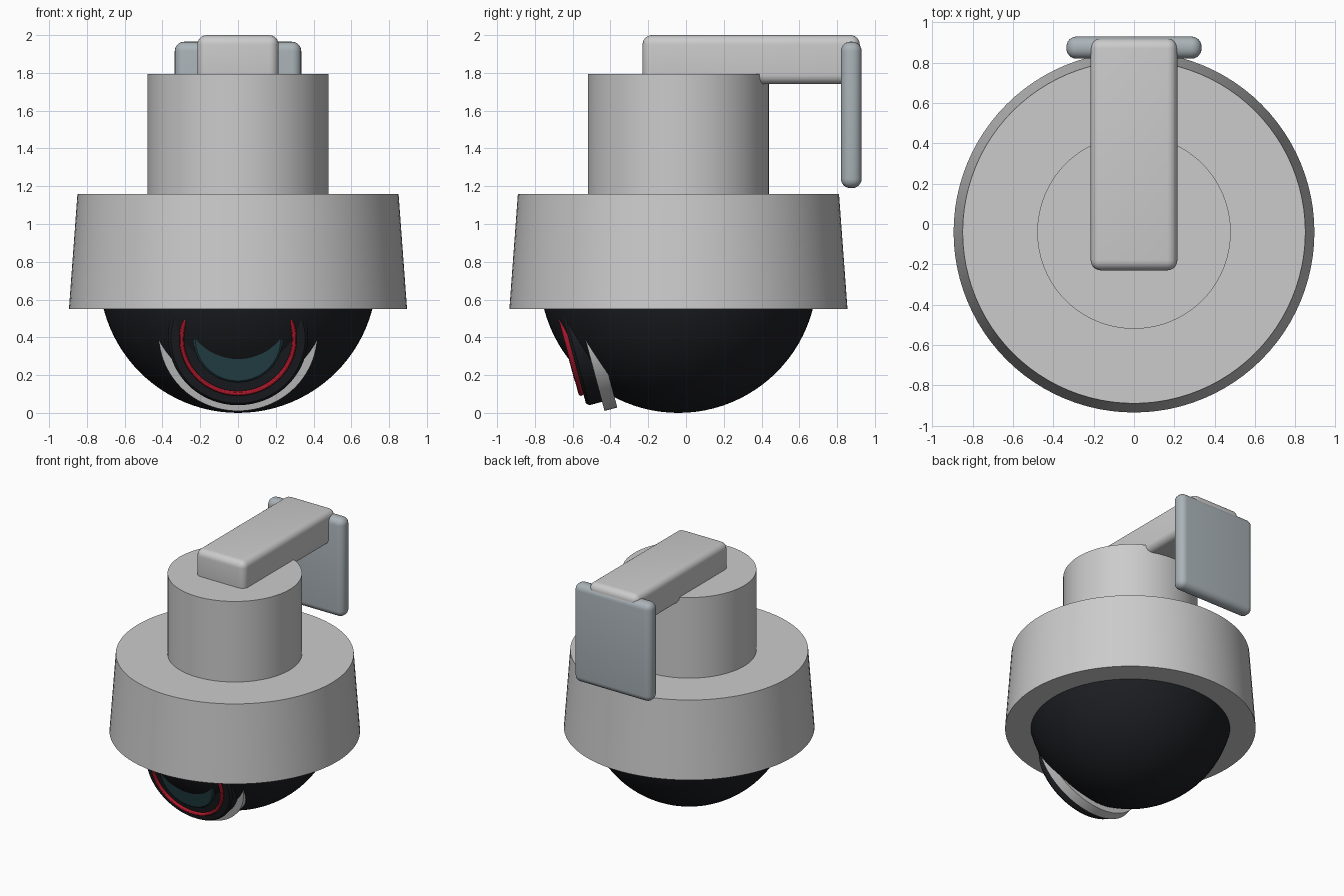
import bpy, bmesh, math
from mathutils import Vector

if "Cube" in bpy.data.objects:
    bpy.data.objects.remove(bpy.data.objects["Cube"])

CY = -0.04                                  # body axis in y
TILT = math.radians(15)                     # eye points forward and down
EYE_DIR = Vector((0, -math.cos(TILT), -math.sin(TILT)))
EYE_POS = Vector((0, -0.54, 0.416))         # front of the eye collar


def material(name, color):
    m = bpy.data.materials.new(name)
    m.diffuse_color = (*color, 1)
    m.use_nodes = True
    m.node_tree.nodes["Principled BSDF"].inputs["Base Color"].default_value = m.diffuse_color
    return m


BLACK = material("black_gloss", (0.012, 0.013, 0.016))
RED = material("red", (0.42, 0.01, 0.025))
TEAL = material("dark_teal", (0.02, 0.06, 0.07))
PLATE = material("blue_grey", (0.40, 0.45, 0.48))


def finish(bm, name, mat=None, angle=30):
    bmesh.ops.remove_doubles(bm, verts=bm.verts, dist=1e-5)
    bmesh.ops.recalc_face_normals(bm, faces=bm.faces)
    me = bpy.data.meshes.new(name)
    bm.to_mesh(me)
    bm.free()
    ob = bpy.data.objects.new(name, me)
    bpy.context.collection.objects.link(ob)
    if mat:
        me.materials.append(mat)
    bpy.ops.object.select_all(action='DESELECT')
    ob.select_set(True)
    bpy.context.view_layer.objects.active = ob
    bpy.ops.object.shade_smooth_by_angle(angle=math.radians(angle))
    return ob


def lathe(name, profile, origin, axis=Vector((0, 0, 1)), mat=None, closed=False, steps=96):
    """Spin a list of (radius, height) points about the local z axis."""
    bm = bmesh.new()
    vs = [bm.verts.new((r, 0, h)) for r, h in profile]
    es = [bm.edges.new(p) for p in zip(vs, vs[1:])]
    if closed:
        es.append(bm.edges.new((vs[-1], vs[0])))
    bmesh.ops.spin(bm, geom=vs + es, cent=(0, 0, 0), axis=(0, 0, 1),
                   angle=math.tau, steps=steps, use_duplicate=False)
    ob = finish(bm, name, mat)
    ob.location = origin
    ob.rotation_mode = 'QUATERNION'
    ob.rotation_quaternion = axis.to_track_quat('Z', 'Y')
    return ob


def rounded_box(name, lo, hi, bevel, mat=None):
    bm = bmesh.new()
    bmesh.ops.create_cube(bm, size=1)
    for v in bm.verts:
        v.co = [(a + b) / 2 + c * (b - a) for a, b, c in zip(lo, hi, v.co)]
    bmesh.ops.bevel(bm, geom=bm.edges[:], offset=bevel, segments=6, profile=0.5, affect='EDGES')
    return finish(bm, name, mat)


def eye_part(name, profile, mat=None, closed=False):
    return lathe(name, profile, EYE_POS, EYE_DIR, mat, closed)


base = Vector((0, CY, 0))

# Tapered housing with its lower trim ring, and the neck
lathe("trim_ring", [(0.881, 0.74), (0.895, 0.55), (0.70, 0.55)], base)
lathe("housing", [(0.881, 0.74), (0.85, 1.16), (0, 1.16)], base)
lathe("neck", [(0.48, 1.16), (0.48, 1.795), (0, 1.795)], base)

# Dark dome
R = 0.735
lathe("dome", [(R * math.sin(t), R - R * math.cos(t))
               for t in (i * math.pi / 48 for i in range(25))], base, mat=BLACK)

# Wall arm and mounting plate
rounded_box("wall_arm", (-0.215, -0.23, 1.74), (0.215, 0.92, 2.0), 0.05)
rounded_box("wall_plate", (-0.335, 0.82, 1.19), (0.335, 0.93, 1.965), 0.05, PLATE)

# Camera eye: collar, barrel, red ring and lens, all on the tilted axis
eye_part("eye_collar", [(0.372, 0), (0.42, 0), (0.42, -0.07), (0.372, -0.07)], closed=True)
eye_part("eye_barrel", [(0, 0.085), (0.355, 0.085), (0.37, 0.07), (0.37, -0.07), (0, -0.07)], BLACK)
eye_part("eye_red_ring", [(0.298 + 0.013 * math.cos(a), 0.096 + 0.014 * math.sin(a))
                          for a in (i * math.tau / 12 for i in range(12))], RED, closed=True)
eye_part("lens", [(0, 0.112), (0.225, 0.112), (0.235, 0.105), (0.235, 0.07)], TEAL)
